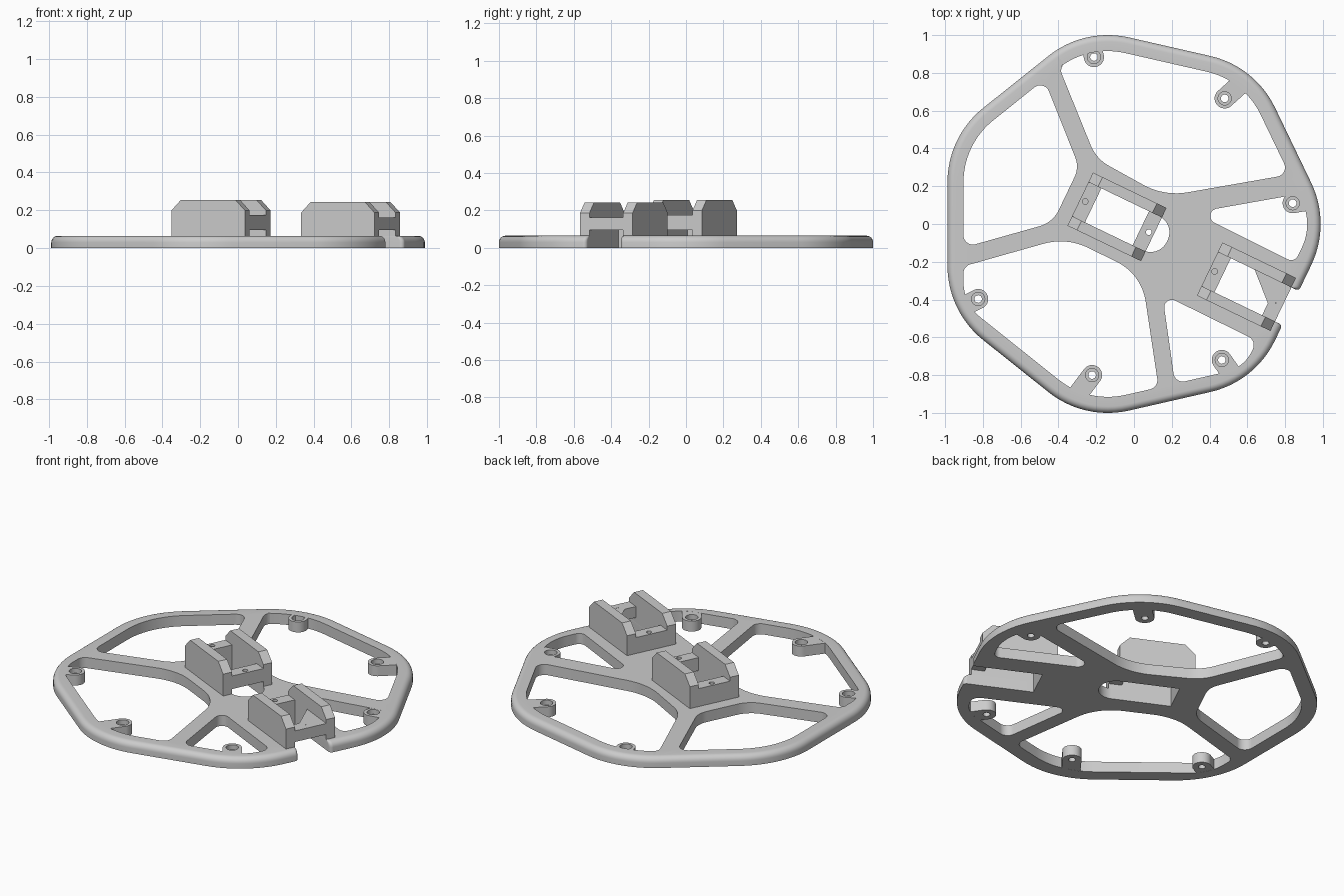
import bpy, bmesh, math
from mathutils import Vector, Matrix

old = bpy.data.objects.get("Cube")
if old:
    bpy.data.objects.remove(old, do_unlink=True)

grey = bpy.data.materials.new("plain_grey")
grey.use_nodes = True
grey.diffuse_color = (0.6, 0.6, 0.6, 1)
grey.node_tree.nodes["Principled BSDF"].inputs["Base Color"].default_value = (0.6, 0.6, 0.6, 1)

T = 0.065                      # plate thickness
MID = Vector((-0.025, 0))      # centre of the seven-sided plate
STEP = math.tau / 7
APOTHEM, CORNER, RIM, ROUND = 0.9625, 0.503, 0.085, 0.035
TILT = -STEP / 2               # direction of the two brackets
INNER, END = 0.1, 0.14         # half width and half length of the bracket well


def fillet(corners):
    """Closed outline from (x, y, radius) corners."""
    out = []
    for i, (x, y, r) in enumerate(corners):
        p = Vector((x, y))
        if r == 0:
            out.append(p)
            continue
        a = (Vector(corners[i - 1][:2]) - p).normalized()
        b = (Vector(corners[(i + 1) % len(corners)][:2]) - p).normalized()
        turn = math.pi - a.angle(b)
        centre = p + (a + b).normalized() * r / math.cos(turn / 2)
        start = p + a * r * math.tan(turn / 2) - centre
        sign = 1 if a.x * b.y - a.y * b.x < 0 else -1
        n = max(3, round(turn / 0.075))
        for k in range(n + 1):
            out.append(centre + Matrix.Rotation(sign * turn * k / n, 2) @ start)
    return out


def place(pts, origin, angle):
    m = Matrix.Rotation(angle, 2)
    return [Vector(origin) + m @ Vector(p) for p in pts]


def heptagon(inset):
    rad = (APOTHEM - inset) / math.cos(STEP / 2)
    return [(MID.x + rad * math.cos(k * STEP), MID.y + rad * math.sin(k * STEP), CORNER - inset)
            for k in range(7)]


EDGE_U, EDGE_V = 0.703, -0.03  # edge bracket, measured from MID along TILT


def outline(inset):
    """Plate outline, with the cable slot that breaks the rim."""
    out, inner = APOTHEM - inset, EDGE_U - END
    low, high = EDGE_V - INNER, EDGE_V + INNER
    notch = place([(out, low), (inner, low), (inner, high), (out, high)], MID, TILT)
    radii = (0.02, 0, 0, 0.02)
    return fillet(heptagon(inset) + [(p.x, p.y, r) for p, r in zip(notch, radii)])


def circle(x, y, r):
    return [Vector((x + r * math.cos(k * math.tau / 32), y + r * math.sin(k * math.tau / 32)))
            for k in range(32)]


def rect(x0, x1, y0, y1):
    return [(x0, y0), (x1, y0), (x1, y1), (x0, y1)]


def loft(bm, layers):
    """Skin a stack of (outline, z) layers; returns the end rings."""
    rings = [[bm.verts.new((p[0], p[1], z)) for p in pts] for pts, z in layers]
    for lo, hi in zip(rings, rings[1:]):
        for i in range(len(lo)):
            bm.faces.new((lo[i - 1], lo[i], hi[i], hi[i - 1]))
    return rings[0], rings[-1]


def finish(bm, name):
    bmesh.ops.recalc_face_normals(bm, faces=bm.faces)
    mesh = bpy.data.meshes.new(name)
    bm.to_mesh(mesh)
    bm.free()
    mesh.materials.append(grey)
    ob = bpy.data.objects.new(name, mesh)
    bpy.context.collection.objects.link(ob)
    return ob


def make(name, solids):
    bm = bmesh.new()
    for layers in solids:
        for ring in loft(bm, layers):
            bm.faces.new(ring)
    return finish(bm, name)


def prism(pts, z0, z1):
    return [(pts, z0), (pts, z1)]


def cut(target, solids):
    tool = make("cutter", solids)
    tool.hide_render = True
    mod = target.modifiers.new("cut", "BOOLEAN")
    mod.operation, mod.solver, mod.object = "DIFFERENCE", "EXACT", tool
    bpy.context.view_layer.objects.active = target
    bpy.ops.object.modifier_apply(modifier=mod.name)
    bpy.data.objects.remove(tool, do_unlink=True)


def smooth(ob):
    bpy.ops.object.select_all(action="DESELECT")
    ob.select_set(True)
    bpy.context.view_layer.objects.active = ob
    bpy.ops.object.shade_smooth_by_angle(angle=math.radians(30))


# Openings between the spokes; rim corners come from the inset heptagon
H = heptagon(RIM)


def rim(k, r=CORNER - RIM):
    return (H[k][0], H[k][1], r)


windows = [
    [(-0.903, -0.125, 0.05), (-0.43, 0.008, 0.16), (-0.29, 0.3, 0.13), (-0.475, 0.765, 0.05), rim(3)],
    [(-0.396, 0.828, 0.05), (-0.2, 0.345, 0.22), (0.16, 0.146, 0.36), (0.823, 0.262, 0.05), rim(1), rim(2)],
    [(0.318, 0.06, 0.04), (0.87, 0.158, 0.03), rim(0, 0.28), (0.85, -0.205, 0.04)],
    [(0.15, -0.372, 0.04), (0.65, -0.618, 0.05), rim(6, 0.2), (0.217, -0.845, 0.05)],
    [(0.13, -0.865, 0.05), (0.04, -0.265, 0.28), (-0.357, -0.07, 0.33), (-0.903, -0.224, 0.05),
     rim(4, 0.24), rim(5)],
]
openings = [fillet(w) for w in windows]

# Round-ended cable slot under the centre bracket
CENTRE = Vector((-0.09, 0.038))
slot = fillet([(-END, -INNER, 0), (0.295, -INNER, 0.095), (0.295, INNER, 0.095), (-END, INNER, 0)])
openings.append(place(slot, CENTRE, TILT))

# Plate with a rounded upper rim, its two faces filled around the openings
layers = [(outline(0), 0)]
for k in range(7):
    a = k / 6 * math.pi / 2
    layers.append((outline(ROUND * (1 - math.cos(a))), T - ROUND + ROUND * math.sin(a)))
bm = bmesh.new()
ends = [loft(bm, stack) for stack in [layers] + [prism(o, 0, T) for o in openings]]
for rings in zip(*ends):
    edges = [bm.edges.get((ring[i - 1], ring[i])) for ring in rings for i in range(len(ring))]
    bmesh.ops.triangle_fill(bm, use_beauty=True, use_dissolve=False, edges=edges, normal=(0, 0, 1))
smooth(finish(bm, "base_plate"))

# Screw bosses: x, y, web direction in degrees, web length
BOSS = 0.053
bosses = [(-0.212, 0.884, 103, 0.06), (0.48, 0.665, 42, 0.12), (0.84, 0.11, 10, 0.07),
          (0.465, -0.72, -55, 0.09), (-0.222, -0.8, 233, 0.13), (-0.825, -0.397, 207, 0.06)]
for x, y, deg, length in bosses:
    web = fillet([(-BOSS, -BOSS, BOSS * 0.99), (length, -BOSS, 0), (length, BOSS, 0),
                  (-BOSS, BOSS, BOSS * 0.99)])
    boss = make("screw_boss", [prism(place(web, (x, y), math.radians(deg)), 0.0005, T - 0.0005)])
    cut(boss, [prism(circle(x, y, 0.02), -0.1, 0.2)])
    cut(boss, [prism(circle(x, y, 0.035), 0.035, 0.2)])
    smooth(boss)

# Brackets: chamfered cheeks joined by a bar with a screw hole at each end
HALF, WIDE, CHAMFER, BAR_LOW = 0.216, 0.156, 0.056, 0.095
edge_spot = place([(EDGE_U, EDGE_V)], MID, TILT)[0]
for name, spot, top in (("centre_bracket", CENTRE, 0.255), ("edge_bracket", edge_spot, 0.243)):
    def box(x0, x1, y, z0, z1):
        return prism(place(rect(x0, x1, -y, y), spot, TILT), z0, z1)

    full = place(rect(-HALF, HALF, -WIDE, WIDE), spot, TILT)
    short = place(rect(CHAMFER - HALF, HALF - CHAMFER, -WIDE, WIDE), spot, TILT)
    bracket = make(name, [[(full, T - 0.002), (full, top - CHAMFER), (short, top)]])
    cut(bracket, [box(-END, END, INNER, -0.1, 0.5)])
    cut(bracket, [box(-0.5, 0.5, INNER, top - 0.08, 0.5)])
    cut(bracket, [box(0, 0.5, INNER, -0.1, BAR_LOW)])
    cut(bracket, [prism(place(circle(s * 0.187, 0, 0.015), spot, TILT), 0.08, 0.3) for s in (-1, 1)])
    smooth(bracket)
